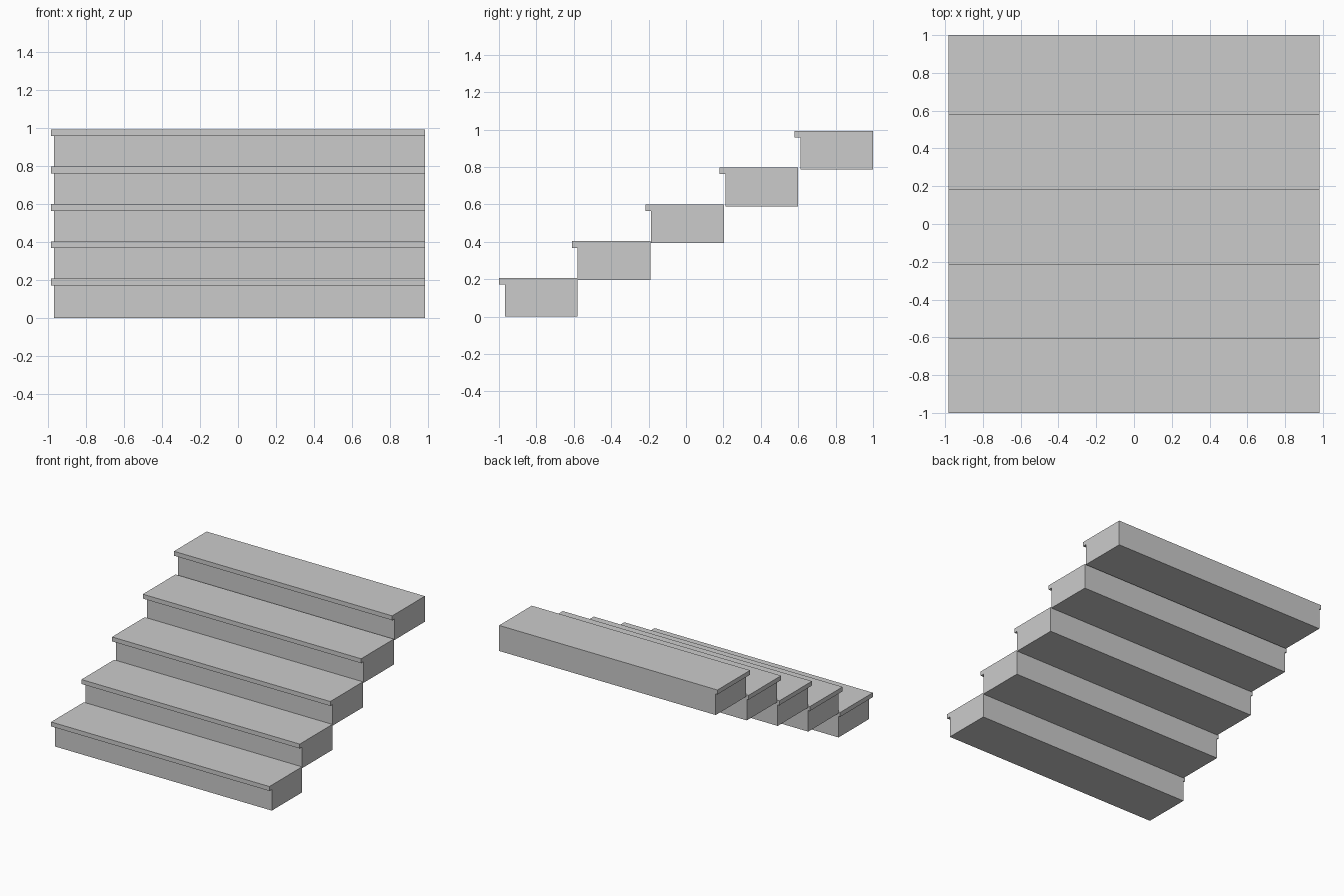
import bpy, bmesh, math

if "Cube" in bpy.data.objects:
    bpy.data.objects.remove(bpy.data.objects["Cube"])

HALF_W = 0.983            # half width of each step
DEPTH, HEIGHT = 0.42, 0.208
NOSE, SIDE, THICK = 0.031, 0.015, 0.036   # tread overhang and thickness
FRONTS = [-1.0, -0.61, -0.217, 0.18, 0.58]
RISE = 0.1965


def rect(bm, x0, x1, y0, y1, z):
    return [bm.verts.new(p) for p in
            ((x0, y0, z), (x1, y0, z), (x1, y1, z), (x0, y1, z))]


def make_step(name, y, z):
    """Solid step: body below, tread overhanging at the front and left end."""
    bm = bmesh.new()
    body = (-HALF_W + SIDE, HALF_W, y + NOSE, y + DEPTH)
    tread = (-HALF_W, HALF_W, y, y + DEPTH)
    zt = z + HEIGHT
    rings = [rect(bm, *body, z), rect(bm, *body, zt - THICK),
             rect(bm, *tread, zt - THICK), rect(bm, *tread, zt)]
    for a, b in zip(rings, rings[1:]):
        for i in range(4):
            j = (i + 1) % 4
            bm.faces.new((a[i], a[j], b[j], b[i]))
    bm.faces.new(rings[0][::-1])
    bm.faces.new(rings[-1])
    # Flush right and back sides: weld and merge coplanar faces
    bmesh.ops.remove_doubles(bm, verts=bm.verts[:], dist=1e-4)
    bmesh.ops.dissolve_degenerate(bm, edges=bm.edges[:], dist=1e-4)
    bmesh.ops.dissolve_limit(bm, angle_limit=math.radians(1),
                             verts=bm.verts[:], edges=bm.edges[:])
    bmesh.ops.recalc_face_normals(bm, faces=bm.faces[:])
    mesh = bpy.data.meshes.new(name)
    bm.to_mesh(mesh)
    bm.free()
    obj = bpy.data.objects.new(name, mesh)
    bpy.context.collection.objects.link(obj)


# Flight of five steps
for i, y in enumerate(FRONTS):
    make_step(f"step_{i + 1}", y, i * RISE)
